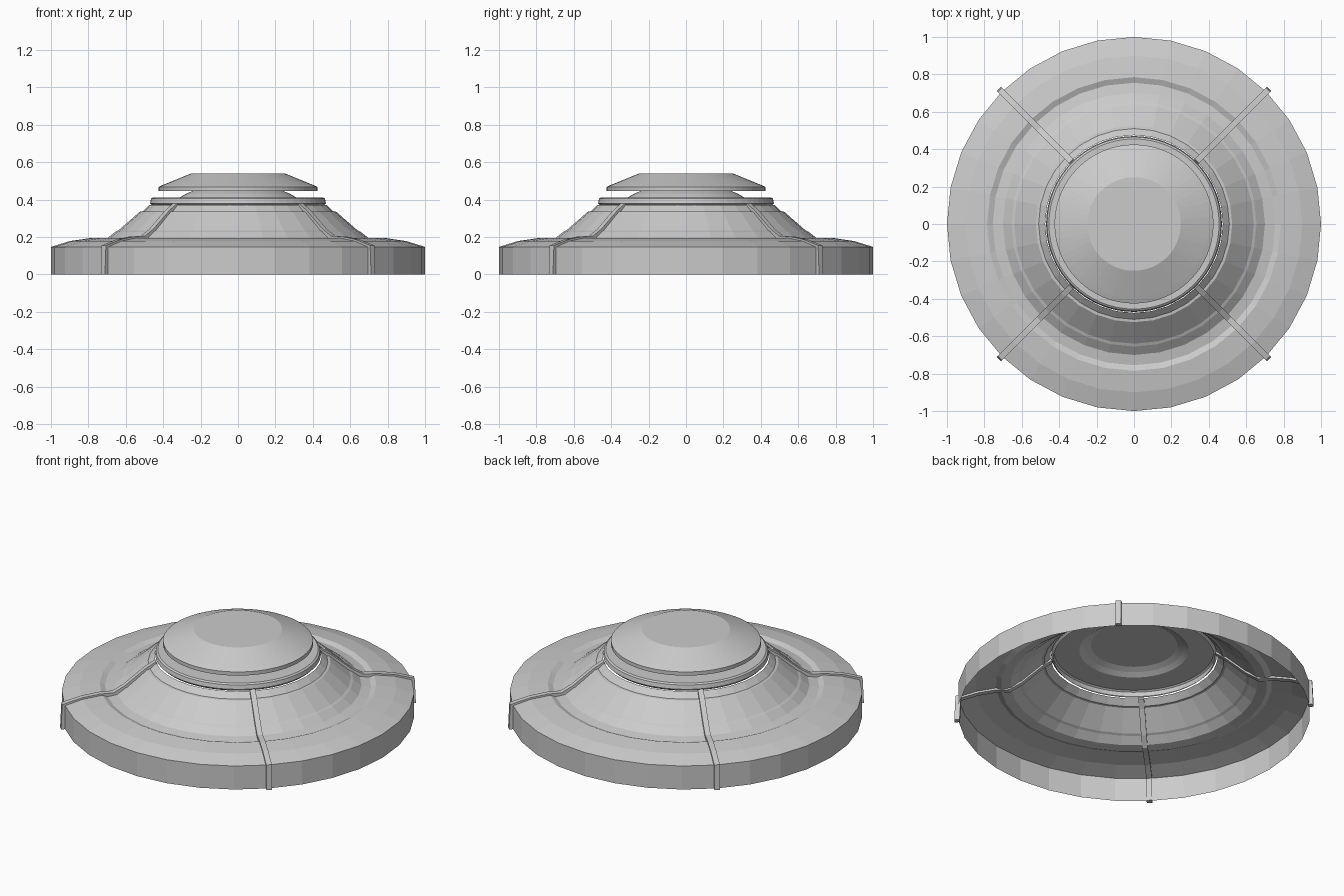
import bpy, bmesh, math

if "Cube" in bpy.data.objects:
    bpy.data.objects.remove(bpy.data.objects["Cube"])


def make_object(name, bm):
    bmesh.ops.recalc_face_normals(bm, faces=bm.faces)
    me = bpy.data.meshes.new(name)
    bm.to_mesh(me)
    bm.free()
    ob = bpy.data.objects.new(name, me)
    bpy.context.scene.collection.objects.link(ob)
    return ob


def lathe(name, profile, n=32, cap_ends=()):
    """Revolve (radius, z) points round z; close the listed profile ends."""
    bm = bmesh.new()
    rings = [[bm.verts.new((r * math.cos(math.tau * i / n), r * math.sin(math.tau * i / n), z))
              for i in range(n)] for r, z in profile]
    for a, b in zip(rings, rings[1:]):
        for i in range(n):
            j = (i + 1) % n
            bm.faces.new((a[i], a[j], b[j], b[i]))
    for e in cap_ends:
        bm.faces.new(rings[e])
    return make_object(name, bm)


def rib(name, outer, inner, width, angle):
    """Thin strip following the shell, with thickness, turned round z."""
    bm = bmesh.new()
    c, s = math.cos(angle), math.sin(angle)

    def vert(p, t):
        return bm.verts.new((p[0] * c - t * s, p[0] * s + t * c, p[1]))

    h = width / 2
    rings = [[vert(o, -h), vert(o, h), vert(i, h), vert(i, -h)]
             for o, i in zip(outer, inner)]
    for a, b in zip(rings, rings[1:]):
        for k in range(4):
            m = (k + 1) % 4
            bm.faces.new((a[k], a[m], b[m], b[k]))
    bm.faces.new(rings[0])
    bm.faces.new(rings[-1])
    return make_object(name, bm)


# Open-bottomed base: rim, shallow groove and stepped slope
lathe("base_shell", [
    (1.0, 0), (1.0, 0.147), (0.9, 0.178), (0.785, 0.195), (0.755, 0.183),
    (0.70, 0.193), (0.655, 0.228), (0.64, 0.235), (0.525, 0.335),
    (0.51, 0.337), (0.475, 0.37)])

# Collar with flat top and the open conical neck under the cap
lathe("collar", [
    (0.455, 0.365), (0.465, 0.375), (0.47, 0.38), (0.465, 0.405),
    (0.455, 0.412), (0.31, 0.412), (0.28, 0.43), (0.24, 0.447)], 64)

# Flat-topped cap
lathe("cap", [(0.425, 0.445), (0.425, 0.468), (0.40, 0.479), (0.25, 0.54)], 64, (0, -1))

# Four ribs on the diagonals, running down over the rim
outer = [(0.475, 0.38), (0.535, 0.342), (0.655, 0.243), (0.72, 0.205),
         (0.80, 0.203), (0.90, 0.188), (1.015, 0.155), (1.022, 0)]
inner = [(0.465, 0.36), (0.52, 0.325), (0.64, 0.222), (0.71, 0.18),
         (0.79, 0.182), (0.89, 0.168), (0.985, 0.14), (0.992, 0)]
for k in range(4):
    rib(f"rib_{k + 1}", outer, inner, 0.032, math.radians(45 + 90 * k))
